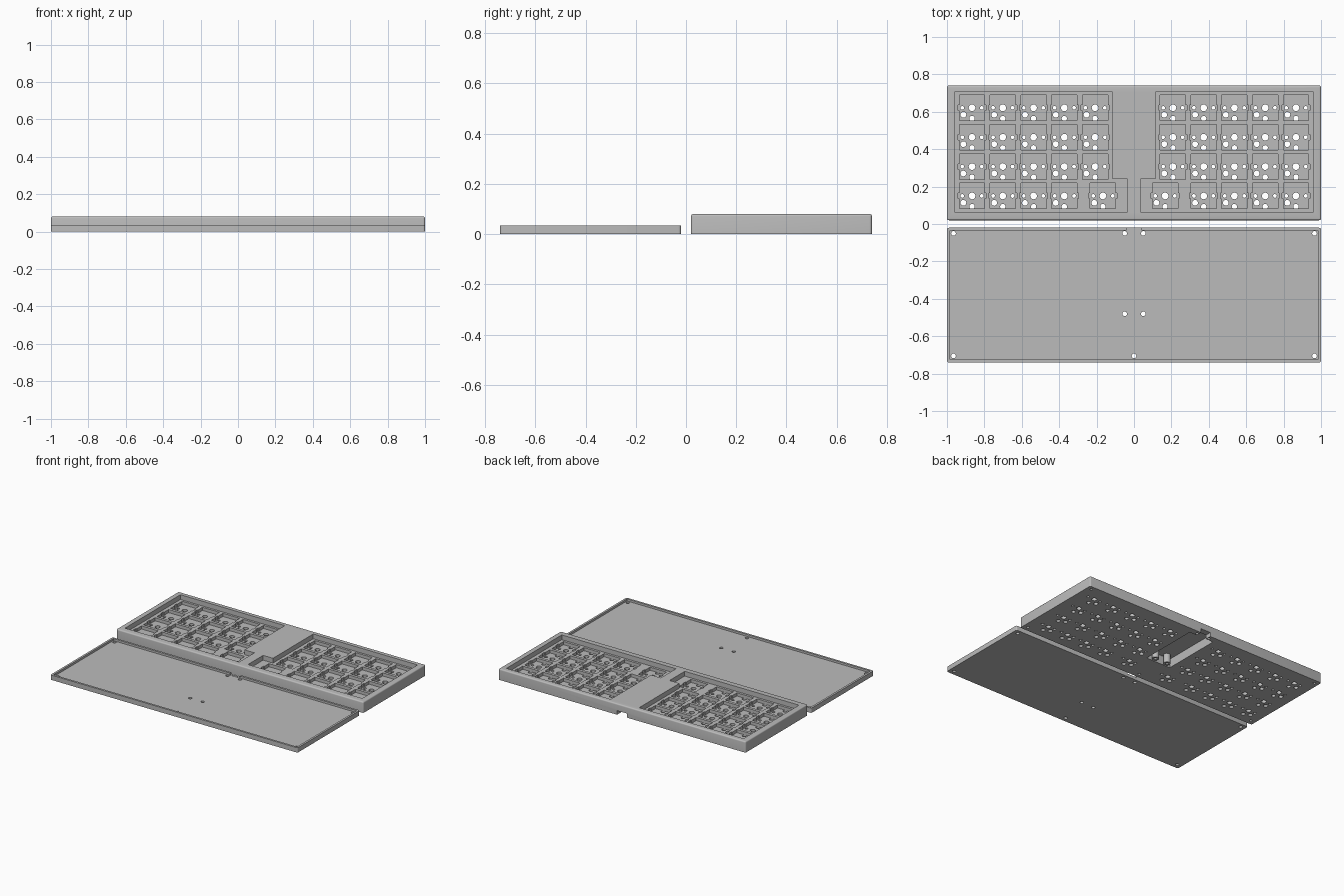
import bpy, bmesh, math
from mathutils import Matrix, Vector

if "Cube" in bpy.data.objects:
    bpy.data.objects.remove(bpy.data.objects["Cube"], do_unlink=True)

grey = bpy.data.materials.new("plain grey")
grey.use_nodes = True
grey.diffuse_color = (0.5, 0.5, 0.5, 1)
grey.node_tree.nodes["Principled BSDF"].inputs["Base Color"].default_value = (0.5, 0.5, 0.5, 1)


def add_prism(bm, outline, z0, z1):
    base = bm.faces.new([bm.verts.new((x, y, z0)) for x, y in outline])
    made = bmesh.ops.extrude_face_region(bm, geom=[base])["geom"]
    verts = [g for g in made if isinstance(g, bmesh.types.BMVert)]
    bmesh.ops.translate(bm, verts=verts, vec=Vector((0, 0, z1 - z0)))


def add_box(bm, x0, x1, y0, y1, z0, z1):
    add_prism(bm, [(x0, y0), (x1, y0), (x1, y1), (x0, y1)], z0, z1)


def add_drill(bm, x, y, r, z0, z1, sides=16):
    ring = [(x + r * math.cos(2 * math.pi * i / sides),
             y + r * math.sin(2 * math.pi * i / sides)) for i in range(sides)]
    add_prism(bm, ring, z0, z1)


def finish(bm, name):
    bmesh.ops.recalc_face_normals(bm, faces=bm.faces[:])
    mesh = bpy.data.meshes.new(name)
    bm.to_mesh(mesh)
    bm.free()
    ob = bpy.data.objects.new(name, mesh)
    mesh.materials.append(grey)
    bpy.context.collection.objects.link(ob)
    return ob


def activate(ob):
    bpy.ops.object.select_all(action='DESELECT')
    ob.select_set(True)
    bpy.context.view_layer.objects.active = ob


def cut(ob, bm):
    """Subtract the solids in bm from ob."""
    tool = finish(bm, "cutter")
    tool.hide_render = True
    mod = ob.modifiers.new("cut", 'BOOLEAN')
    mod.operation = 'DIFFERENCE'
    mod.solver = 'EXACT'
    mod.object = tool
    activate(ob)
    bpy.ops.object.modifier_apply(modifier=mod.name)
    bpy.data.objects.remove(tool, do_unlink=True)


def slab(name, y0, y1, height, round_top):
    bm = bmesh.new()
    add_box(bm, -1, 1, y0, y1, 0, height)
    upright = [e for e in bm.edges if abs(e.verts[0].co.z - e.verts[1].co.z) > 0.01]
    bmesh.ops.bevel(bm, geom=upright, offset=0.01, segments=4, profile=0.5, affect='EDGES')
    if round_top:
        rim = [e for e in bm.edges if all(v.co.z > height - 0.001 for v in e.verts)]
        bmesh.ops.bevel(bm, geom=rim, offset=0.009, segments=4, profile=0.5, affect='EDGES')
    return finish(bm, name)


TOP, DECK, FLOOR = 0.08, 0.045, 0.022
SHIFT = 0.76  # distance from a plate screw to its matching case screw
screws = [(s * 0.965, y) for s in (-1, 1) for y in (-0.05, -0.705)]
screws += [(s * 0.05, y) for s in (-1, 1) for y in (-0.05, -0.48)] + [(0, -0.705)]

# Upper case with two stepped key wells
case = slab("upper_case", 0.02, 0.74, TOP, True)
well = [(0.96, 0.065), (0.96, 0.705), (0.115, 0.705), (0.115, 0.24), (0.035, 0.24), (0.035, 0.065)]
bm = bmesh.new()
for s in (-1, 1):
    add_prism(bm, [(s * x, y) for x, y in well], DECK, 0.1)
cut(case, bm)

# Controller bay below the centre block, with the cable port at the back
bm = bmesh.new()
add_box(bm, -0.1, 0.1, 0.25, 0.695, -0.01, 0.065)
cut(case, bm)
bm = bmesh.new()
add_box(bm, -0.04, 0.04, 0.68, 0.76, -0.01, 0.03)
cut(case, bm)

# Key socket positions, the inner thumb keys sitting nearer the middle
keys = []
for s in (-1, 1):
    for row in range(4):
        for col in range(5):
            x = 0.166 if (row == 0 and col == 0) else 0.208 + col * 0.1645
            keys.append((s * x, 0.15 + row * 0.157))

# Square sockets, side clip slots, then the switch pin holes
sockets, clips, pins = bmesh.new(), bmesh.new(), bmesh.new()
for x, y in keys:
    add_box(sockets, x - 0.068, x + 0.068, y - 0.068, y + 0.068, FLOOR, 0.06)
    add_box(clips, x - 0.075, x + 0.075, y - 0.015, y + 0.015, FLOOR + 0.002, 0.06)
    for dx, dy, r in ((0, 0, 0.018), (-0.052, 0, 0.01), (0.052, 0, 0.01),
                      (-0.046, -0.037, 0.0155), (0, -0.057, 0.0145)):
        add_drill(pins, x + dx, y + dy, r, -0.01, 0.04)
for cutter in (sockets, clips, pins):
    cut(case, cutter)

# Blind screw holes under the case
bm = bmesh.new()
for x, y in screws:
    if y != -0.48:
        add_drill(bm, x, y + SHIFT, 0.01, -0.01, 0.036)
cut(case, bm)

# Screw posts inside the controller bay
posts = []
for name, x in (("right_screw_post", -0.05), ("left_screw_post", 0.05)):
    bm = bmesh.new()
    add_drill(bm, x, 0.28, 0.024, 0, 0.066, 24)
    post = finish(bm, name)
    bm = bmesh.new()
    add_drill(bm, x, 0.28, 0.01, -0.01, 0.036)
    cut(post, bm)
    posts.append(post)

# Bottom cover: shallow tray with a thin lip, cable notch and screw holes
cover = slab("bottom_cover", -0.74, -0.02, 0.035, False)
bm = bmesh.new()
add_box(bm, -0.985, 0.985, -0.725, -0.035, 0.02, 0.05)
cut(cover, bm)
bm = bmesh.new()
add_box(bm, -0.04, 0.04, -0.04, -0.01, 0.022, 0.05)
cut(cover, bm)
bm = bmesh.new()
for x, y in screws:
    add_drill(bm, x, y, 0.0125, -0.01, 0.05)
cut(cover, bm)

for ob in [case, cover] + posts:
    activate(ob)
    bpy.ops.object.shade_smooth_by_angle(angle=math.radians(30))
